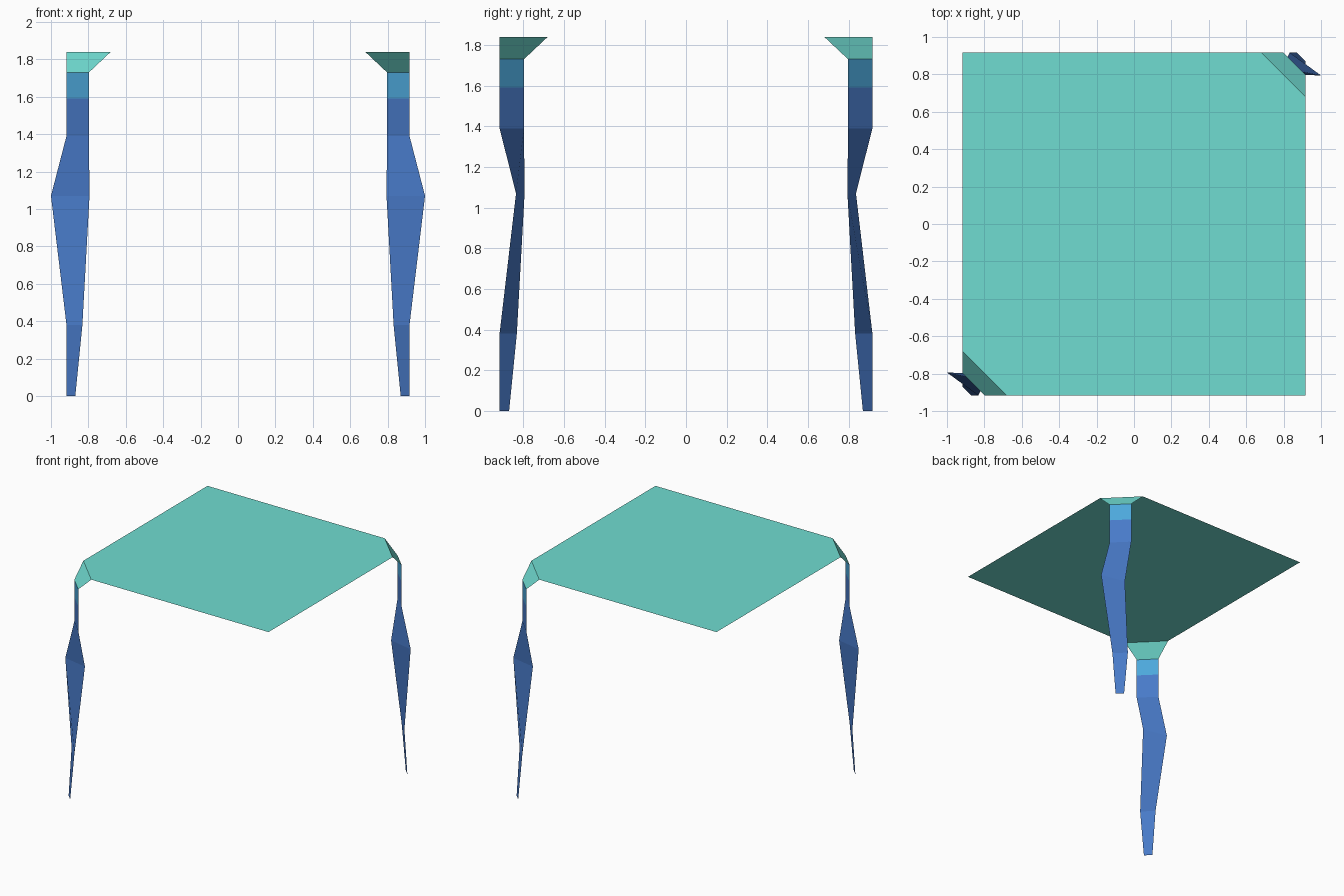
import bpy
import math
from mathutils import Matrix

if "Cube" in bpy.data.objects:
    bpy.data.objects.remove(bpy.data.objects["Cube"])


def material(name, rgb):
    m = bpy.data.materials.new(name)
    m.diffuse_color = (*rgb, 1)
    m.use_nodes = True
    m.node_tree.nodes["Principled BSDF"].inputs["Base Color"].default_value = m.diffuse_color
    return m


TEAL = material("teal", (0.162, 0.716, 0.638))
SKY = material("light blue", (0.074, 0.392, 0.716))
BLUE = material("blue", (0.065, 0.195, 0.578))


def make(name, verts, faces, mats):
    me = bpy.data.meshes.new(name)
    me.from_pydata(verts, [], faces)
    for m in mats:
        me.materials.append(m)
    ob = bpy.data.objects.new(name, me)
    bpy.context.collection.objects.link(ob)
    return ob


E = 0.917          # half width of the sheet
TOP = 1.84         # height of the sheet
CUT = 0.68         # where the corner cut meets the edges

# Flat square sheet with two opposite corners cut off
sheet = [(-E, -CUT), (-CUT, -E), (E, -E), (E, CUT), (CUT, E), (-E, E)]
make("top_sheet", [(x, y, TOP) for x, y in sheet], [range(6)], [TEAL])


def corner(a, z):
    """Pair of edge points cutting the front left corner at height z."""
    return [(-E, -a, z), (-a, -E, z)]


# Folded ribbon leg: a left and right edge point at each level, top to bottom
levels = [corner(CUT, TOP), corner(0.797, 1.73), corner(0.797, 1.59), corner(0.797, 1.39),
          [(-1.0, -0.794, 1.07), (-0.794, -0.836, 1.07)],
          corner(0.832, 0.38), corner(0.87, 0.0)]
verts = [p for pair in levels for p in pair]
faces = [(i, i + 2, i + 3, i + 1) for i in range(0, len(verts) - 2, 2)]

for name, angle in (("front_left_leg", 0), ("back_right_leg", math.pi)):
    leg = make(name, verts, faces, [TEAL, SKY, BLUE])
    leg.data.transform(Matrix.Rotation(angle, 4, 'Z'))
    # Colour by height: teal collar, light blue band, blue below
    for f in leg.data.polygons:
        z = f.center.z
        f.material_index = 0 if z > 1.73 else 1 if z > 1.59 else 2
